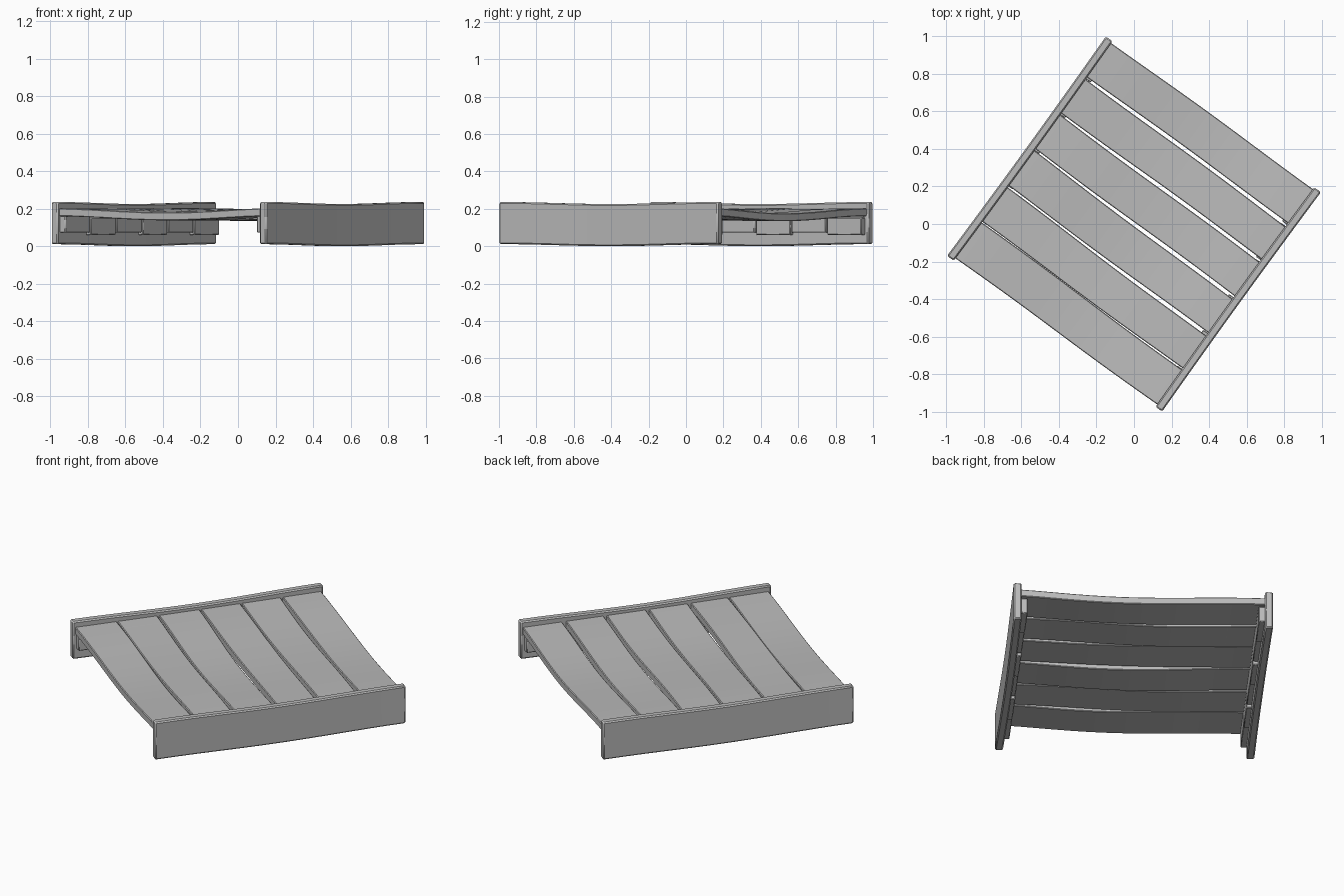
import bpy, bmesh, math
from mathutils import Matrix

if "Cube" in bpy.data.objects:
    bpy.data.objects.remove(bpy.data.objects["Cube"], do_unlink=True)

GREY = (0.5, 0.5, 0.5, 1.0)
wood = bpy.data.materials.new("grey wood")
wood.use_nodes = True
wood.diffuse_color = GREY
wood.node_tree.nodes["Principled BSDF"].inputs["Base Color"].default_value = GREY

TURN = Matrix.Rotation(math.radians(-35.9), 4, 'Z')   # whole section sits diagonally


def board(name, lo, hi, cuts=0, axis=0, warp=None, bevel=0.005):
    """Box between two corners, sliced along one axis, bent by warp(co, t)."""
    bm = bmesh.new()
    bmesh.ops.create_cube(bm, size=1)
    for v in bm.verts:
        for i in range(3):
            v.co[i] = lo[i] + (v.co[i] + 0.5) * (hi[i] - lo[i])
    if cuts:
        along = [e for e in bm.edges
                 if abs(e.verts[0].co[axis] - e.verts[1].co[axis]) > 1e-5]
        bmesh.ops.subdivide_edges(bm, edges=along, cuts=cuts, use_grid_fill=True)
    if warp:
        for v in bm.verts:
            t = (v.co[axis] - lo[axis]) / (hi[axis] - lo[axis])
            warp(v.co, t)
    bmesh.ops.recalc_face_normals(bm, faces=bm.faces)
    bm.transform(TURN)
    mesh = bpy.data.meshes.new(name)
    bm.to_mesh(mesh)
    bm.free()
    mesh.materials.append(wood)
    ob = bpy.data.objects.new(name, mesh)
    bpy.context.collection.objects.link(ob)
    mod = ob.modifiers.new("worn edges", 'BEVEL')
    mod.width, mod.segments, mod.limit_method = bevel, 1, 'ANGLE'
    mod.angle_limit = math.radians(40)
    bpy.ops.object.select_all(action='DESELECT')
    ob.select_set(True)
    bpy.context.view_layer.objects.active = ob
    bpy.ops.object.shade_smooth_by_angle(angle=math.radians(35))
    return ob


OUT, INN, HALF = 0.708, 0.664, 0.722

# Side rails, dipping a little in the middle
for side, label in ((-1, "right"), (1, "left")):
    def rail_warp(co, t, side=side):
        co.z -= 0.011 * math.sin(math.pi * t) ** 2
        co.x -= side * 0.005 * math.sin(math.pi * t)
    x0, x1 = sorted((side * INN, side * OUT))
    board(label + "_rail", (x0, -HALF, 0.011), (x1, HALF, 0.236), 11, 1,
          rail_warp, 0.007)

    # Cleats on the inner face of the rail, one under each plank
    x0, x1 = sorted((side * (INN - 0.034), side * (INN + 0.005)))
    for i in range(6):
        y = -0.70 + i * 0.235
        z = 0.072 if i % 2 == 0 else 0.060
        board(f"{label}_cleat_{i + 1}", (x0, y, z), (x1, y + 0.225, z + 0.092),
              bevel=0.004)

# Plank joints at both ends: (lower plank edge, upper plank edge)
ENDS_A = [-0.707, -0.468, -0.234, 0.010, 0.247, 0.483, 0.713]
ENDS_B = [-0.707, -0.476, -0.250, -0.008, 0.238, 0.476, 0.713]
GAPS = [0, 0.004, 0.014, 0.016, 0.016, 0.018, 0]
SAG = [0.022, 0.014, 0.024, 0.012, 0.023, 0.026]
WAVE = [0.004, -0.006, 0.005, 0.006, -0.005, 0.004]

# Warped planks spanning the rails
for i in range(6):
    def plank_warp(co, t, i=i):
        k = round(co.y)                       # 0 = front edge, 1 = back edge
        j = i + k
        mid = ENDS_A[j] + (ENDS_B[j] - ENDS_A[j]) * t
        half_gap = GAPS[j] * (0.35 + 0.3 * t)
        co.y = mid + (half_gap if k == 0 else -half_gap)
        co.y += 0.003 * math.sin(2 * math.pi * t + i)
        co.z -= SAG[i] * math.sin(math.pi * t) ** 1.5 if 0 < t < 1 else 0
        co.z += WAVE[i] * math.sin(2 * math.pi * t) * (1 if k else 0.4)
    board(f"plank_{i + 1}", (-INN - 0.005, 0, 0.160), (INN + 0.005, 1, 0.202),
          13, 0, plank_warp, 0.004)
